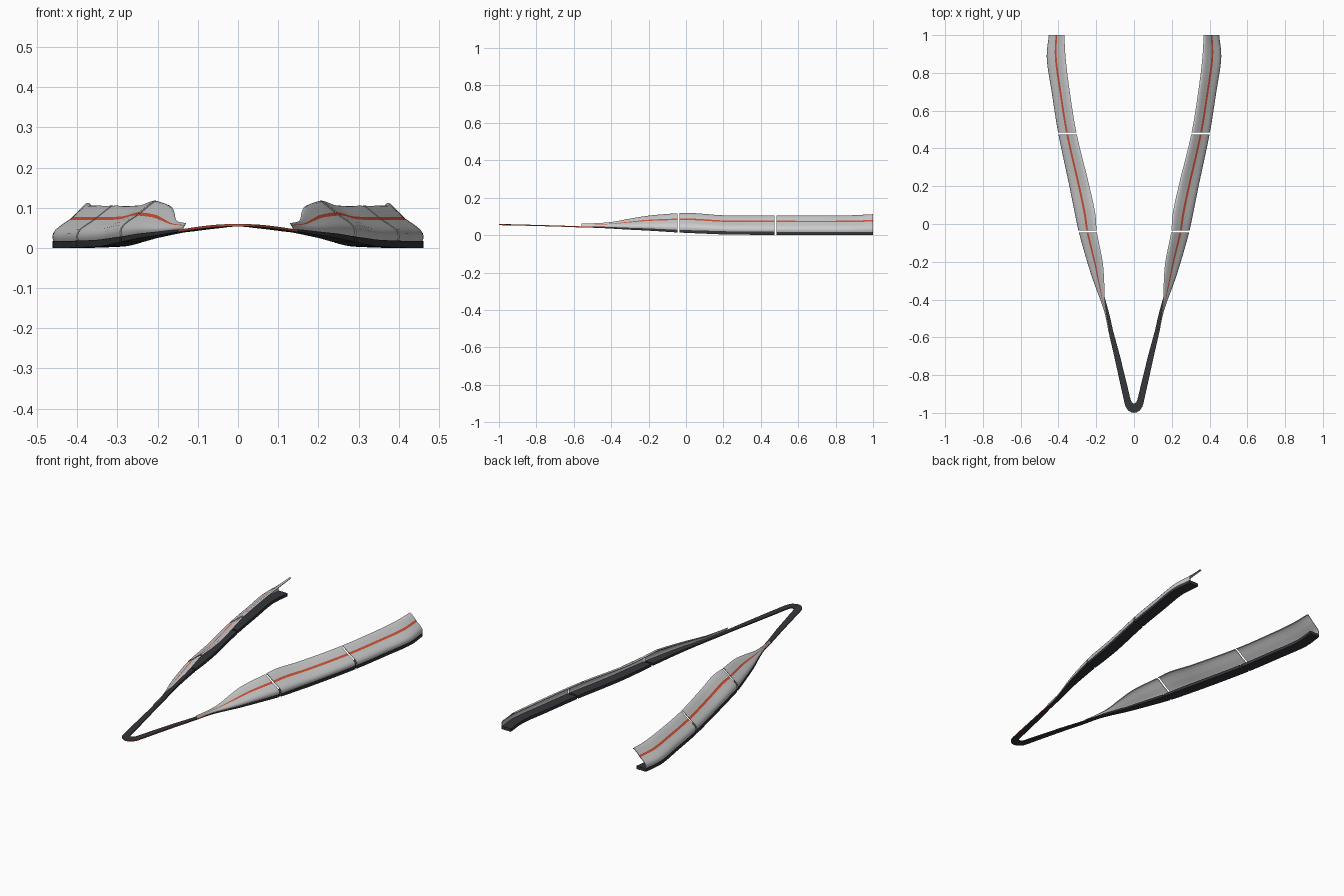
import bpy, bmesh

if "Cube" in bpy.data.objects:
    bpy.data.objects.remove(bpy.data.objects["Cube"])


def material(name, rgb):
    m = bpy.data.materials.new(name)
    m.diffuse_color = (*rgb, 1)
    m.use_nodes = True
    m.node_tree.nodes["Principled BSDF"].inputs["Base Color"].default_value = m.diffuse_color
    return m


GREY = material("panel_grey", (0.6, 0.6, 0.6))
BLACK = material("floor_black", (0.035, 0.037, 0.042))
ORANGE = material("stripe_orange", (0.65, 0.09, 0.04))

# Stations along the arm: y, outer x, top-edge x, top z, floor bottom z, floor width
STATIONS = [
    (-0.56, .137, .129, .062, .041, .025),
    (-0.48, .153, .144, .064, .039, .023),
    (-0.40, .179, .154, .070, .035, .027),
    (-0.30, .216, .158, .088, .029, .036),
    (-0.20, .248, .166, .104, .024, .045),
    (-0.04, .293, .197, .117, .014, .055),
    (0.05, .312, .204, .117, .010, .060),
    (0.20, .342, .236, .106, .004, .062),
    (0.48, .401, .304, .105, .001, .062),
    (0.70, .436, .340, .105, .000, .062),
    (0.88, .462, .362, .106, .000, .062),
    (1.00, .451, .369, .112, .000, .060),
]


def station(y):
    """Smooth interpolation between the stations."""
    n = len(STATIONS)
    i = max(k for k in range(n - 1) if STATIONS[k][0] <= y + 1e-9)
    a, b = STATIONS[i], STATIONS[i + 1]
    p, q = STATIONS[max(i - 1, 0)], STATIONS[min(i + 2, n - 1)]
    h = b[0] - a[0]
    t = (y - a[0]) / h
    out = []
    for k in range(1, 6):
        m0 = (b[k] - p[k]) / (b[0] - p[0]) * h
        m1 = (q[k] - a[k]) / (q[0] - a[0]) * h
        out.append((2*t**3 - 3*t**2 + 1) * a[k] + (t**3 - 2*t**2 + t) * m0
                   + (3*t**2 - 2*t**3) * b[k] + (t**3 - t**2) * m1)
    return out


def thickness(y):
    return 0.006 + 0.011 * min(1, max(0, (y + 0.56) / 0.7))


def loft(name, rings, mats, pick, cap_start=True):
    """Skin closed rings, mirror across x; pick(ring, side) gives the material slot."""
    bm = bmesh.new()
    vs = [[bm.verts.new(p) for p in r] for r in rings]
    n = len(rings[0])
    for i in range(len(vs) - 1):
        for j in range(n):
            k = (j + 1) % n
            f = bm.faces.new((vs[i][j], vs[i][k], vs[i + 1][k], vs[i + 1][j]))
            f.material_index = pick(i, j)
    if cap_start:
        bm.faces.new(vs[0])
    bm.faces.new(vs[-1])
    bmesh.ops.recalc_face_normals(bm, faces=bm.faces)
    me = bpy.data.meshes.new(name)
    bm.to_mesh(me)
    bm.free()
    for m in mats:
        me.materials.append(m)
    ob = bpy.data.objects.new(name, me)
    bpy.context.collection.objects.link(ob)
    ob.modifiers.new("mirror", 'MIRROR').use_clip = True
    bpy.ops.object.select_all(action='DESELECT')
    ob.select_set(True)
    bpy.context.view_layer.objects.active = ob
    bpy.ops.object.shade_smooth_by_angle(angle=0.7)
    return ob


# Panel section as fractions of width (from outside) and height; side 5 is the stripe
SECTION = [(.03, 0), (0, .10), (.02, .22), (.09, .33), (.22, .44), (.43, .59),
           (.53, .68), (.72, .85), (.88, .985), (.94, 1), (1, .98)]


def panel_ring(y):
    xo, xi, zt, zf, _ = station(y)
    zb = zf + thickness(y)
    w, h = xo - xi, zt - zb
    t = min(.004, w * .2)
    outer = [(xo - a * w, y, zb + b * h) for a, b in SECTION]
    inner = [(x - t * (1 - a), y, z - t * b)
             for (x, _, z), (a, b) in zip(outer, SECTION)]
    return outer + inner[::-1]


def floor_ring(y):
    xo, _, _, zf, w = station(y)
    t = thickness(y)
    return [(xo, y, zf + t), (xo, y, zf), (xo - w, y, zf), (xo - w, y, zf + t)]


def spread(a, b, n=18):
    return [a + (b - a) * i / n for i in range(n + 1)]


# Side panels and their floor strips, split by narrow gaps
SPANS = {"front": (-.56, -.046), "middle": (-.035, .474), "rear": (.485, 1.0)}
for label, (a, b) in SPANS.items():
    ys = spread(a, b)
    loft(label + "_side_panel", [panel_ring(y) for y in ys], [GREY, ORANGE],
         lambda i, j: 1 if j == 5 else 0)
    if label != "front":
        loft(label + "_floor_strip", [floor_ring(y) for y in ys], [BLACK],
             lambda i, j: 0)

# Front V strip: rounded tip (outer x, outer y, inner x, inner y, bottom z), then floor
TIP = [(0, -1, 0, -.95, .053), (.015, -.997, .006, -.949, .053),
       (.032, -.986, .012, -.944, .053), (.044, -.968, .017, -.933, .052),
       (.051, -.945, .023, -.91, .052), (.072, -.85, .037, -.85, .050),
       (.105, -.70, .074, -.70, .046)]
rings = [[(xo, yo, z + .006), (xo, yo, z), (xi, yi, z), (xi, yi, z + .006)]
         for xo, yo, xi, yi, z in TIP]
rings += [floor_ring(y) for y in spread(*SPANS["front"])]
loft("front_v_strip", rings, [BLACK, ORANGE],
     lambda i, j: 1 if j == 0 and i < 9 else 0, cap_start=False)
